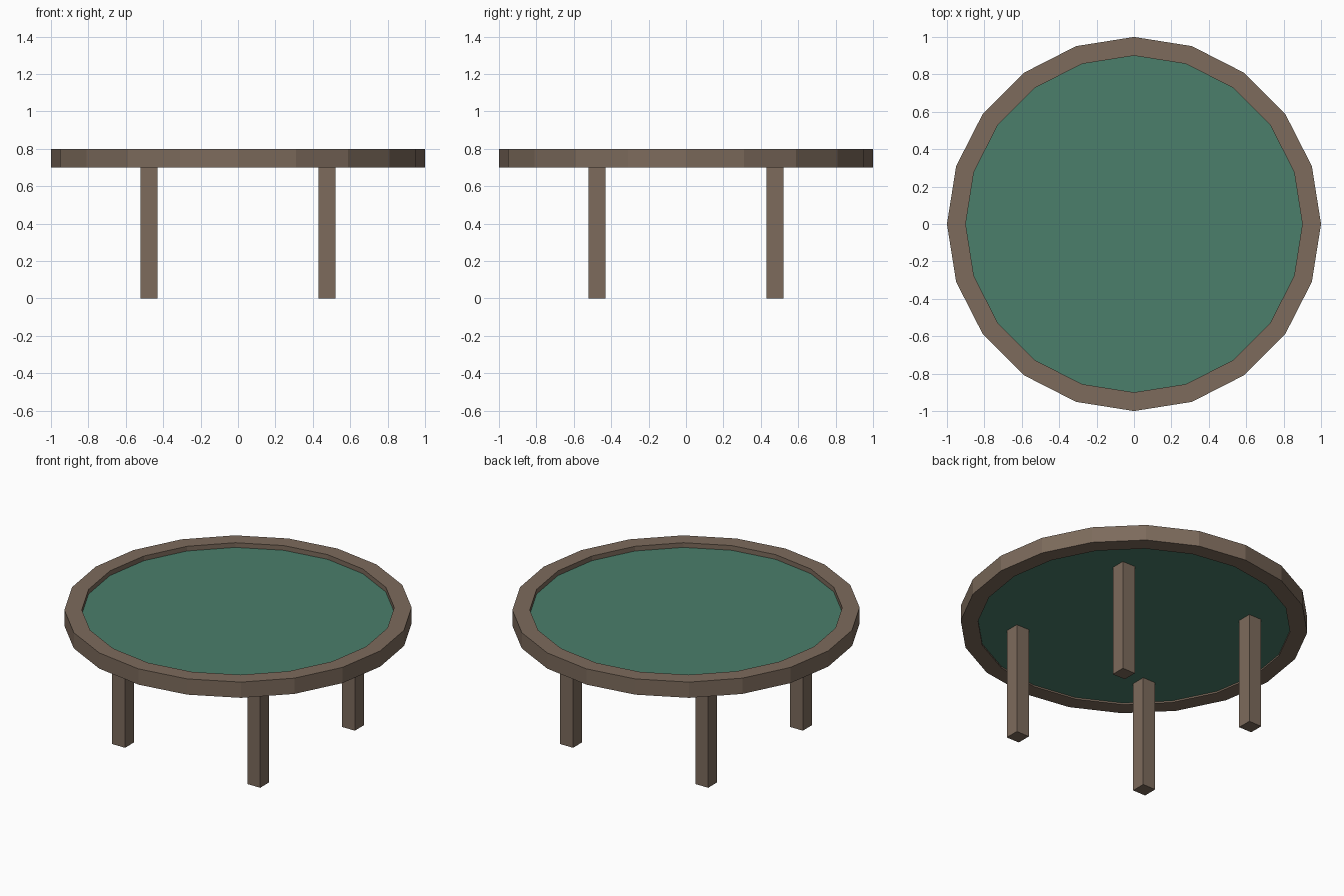
import bpy, bmesh
from math import cos, sin, tau

if "Cube" in bpy.data.objects:
    bpy.data.objects.remove(bpy.data.objects["Cube"])

SIDES = 20


def material(name, rgb):
    mat = bpy.data.materials.new(name)
    mat.diffuse_color = (*rgb, 1)
    mat.use_nodes = True
    mat.node_tree.nodes["Principled BSDF"].inputs["Base Color"].default_value = mat.diffuse_color
    return mat


wood = material("wood", (0.205, 0.147, 0.107))
felt = material("green_felt", (0.07, 0.21, 0.147))


def lathe(name, profile, mat):
    """Closed (radius, z) profile swept around z into a faceted ring."""
    bm = bmesh.new()
    rings = [[bm.verts.new((r * cos(tau * i / SIDES), r * sin(tau * i / SIDES), z))
              for r, z in profile] for i in range(SIDES)]
    n = len(profile)
    for i in range(SIDES):
        a, b = rings[i], rings[(i + 1) % SIDES]
        for j in range(n):
            k = (j + 1) % n
            bm.faces.new((a[j], b[j], b[k], a[k]))
    bmesh.ops.recalc_face_normals(bm, faces=bm.faces)
    mesh = bpy.data.meshes.new(name)
    bm.to_mesh(mesh)
    bm.free()
    obj = bpy.data.objects.new(name, mesh)
    bpy.context.collection.objects.link(obj)
    mesh.materials.append(mat)


# Raised wooden rim
lathe("table_rim", [(0.9, 0.7), (1, 0.7), (1, 0.8), (0.9, 0.8)], wood)

# Felt playing surface, recessed inside the rim
bpy.ops.mesh.primitive_cylinder_add(vertices=SIDES, radius=0.9, depth=0.06,
                                    location=(0, 0, 0.74))
top = bpy.context.object
top.name = "felt_top"
top.data.materials.append(felt)

# Four square legs
for side, sx in (("left", -1), ("right", 1)):
    for end, sy in (("front", -1), ("back", 1)):
        bpy.ops.mesh.primitive_cube_add(size=1, location=(0.475 * sx, 0.475 * sy, 0.355))
        leg = bpy.context.object
        leg.name = f"{end}_{side}_leg"
        leg.scale = (0.09, 0.09, 0.71)
        leg.data.materials.append(wood)
